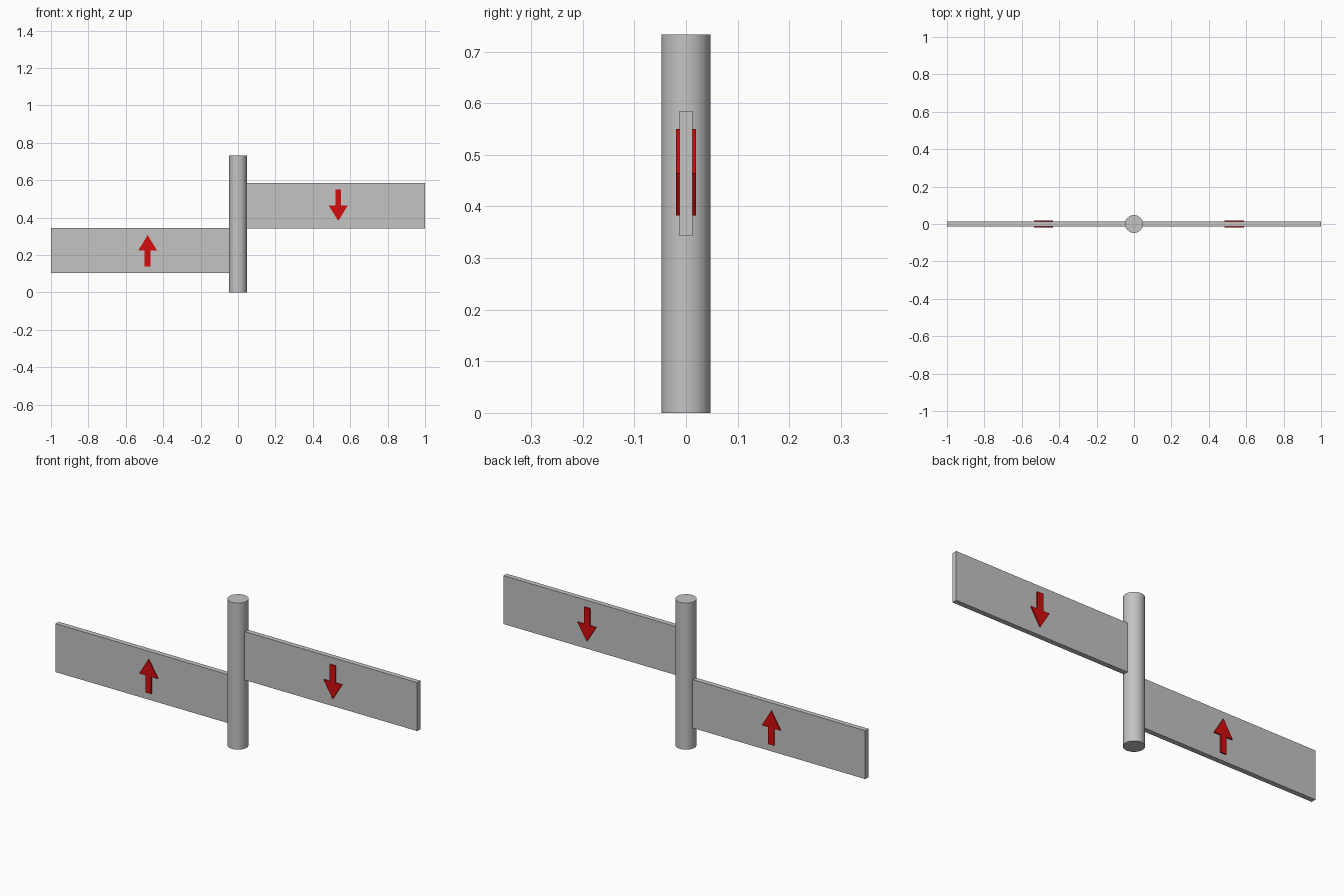
import bpy
import bmesh
from mathutils import Vector

cube = bpy.data.objects.get("Cube")
if cube:
    bpy.data.objects.remove(cube, do_unlink=True)


def make_material(name, rgb):
    mat = bpy.data.materials.new(name)
    mat.use_nodes = True
    color = (*rgb, 1)
    mat.diffuse_color = color
    mat.node_tree.nodes["Principled BSDF"].inputs["Base Color"].default_value = color
    return mat


grey = make_material("light grey", (0.55, 0.55, 0.55))
red = make_material("red", (0.65, 0.004, 0.004))


def prism(name, outline, half_depth, mat):
    """Extrude an x-z outline symmetrically along y."""
    bm = bmesh.new()
    face = bm.faces.new([bm.verts.new((x, -half_depth, z)) for x, z in outline])
    extruded = bmesh.ops.extrude_face_region(bm, geom=[face])["geom"]
    verts = [v for v in extruded if isinstance(v, bmesh.types.BMVert)]
    bmesh.ops.translate(bm, verts=verts, vec=Vector((0, 2 * half_depth, 0)))
    bmesh.ops.recalc_face_normals(bm, faces=bm.faces)
    mesh = bpy.data.meshes.new(name)
    bm.to_mesh(mesh)
    bm.free()
    mesh.materials.append(mat)
    obj = bpy.data.objects.new(name, mesh)
    bpy.context.collection.objects.link(obj)
    return obj


def panel(name, x0, x1, z0, z1):
    return prism(name, [(x0, z0), (x1, z0), (x1, z1), (x0, z1)], 0.0125, grey)


def arrow(name, x, tail, neck, tip):
    """Arrow pointing from tail to tip, showing on both panel faces."""
    shaft, head = 0.016, 0.051
    half = [(shaft, tail), (shaft, neck), (head, neck)]
    outline = [(x + w, z) for w, z in half] + [(x, tip)]
    outline += [(x - w, z) for w, z in reversed(half)]
    return prism(name, outline, 0.019, red)


# Round pole
height = 0.733
bpy.ops.mesh.primitive_cylinder_add(vertices=48, radius=0.0475, depth=height,
                                    location=(0, 0, height / 2))
pole = bpy.context.object
pole.name = "pole"
pole.data.materials.append(grey)
bpy.ops.object.shade_smooth_by_angle()

# Staggered panels, one on each side of the pole
panel("left_panel", 0.04, 1.0, 0.343, 0.585)
panel("right_panel", -1.0, -0.04, 0.103, 0.345)

# Direction arrows
arrow("down_arrow", 0.536, 0.55, 0.465, 0.382)
arrow("up_arrow", -0.483, 0.138, 0.223, 0.307)
